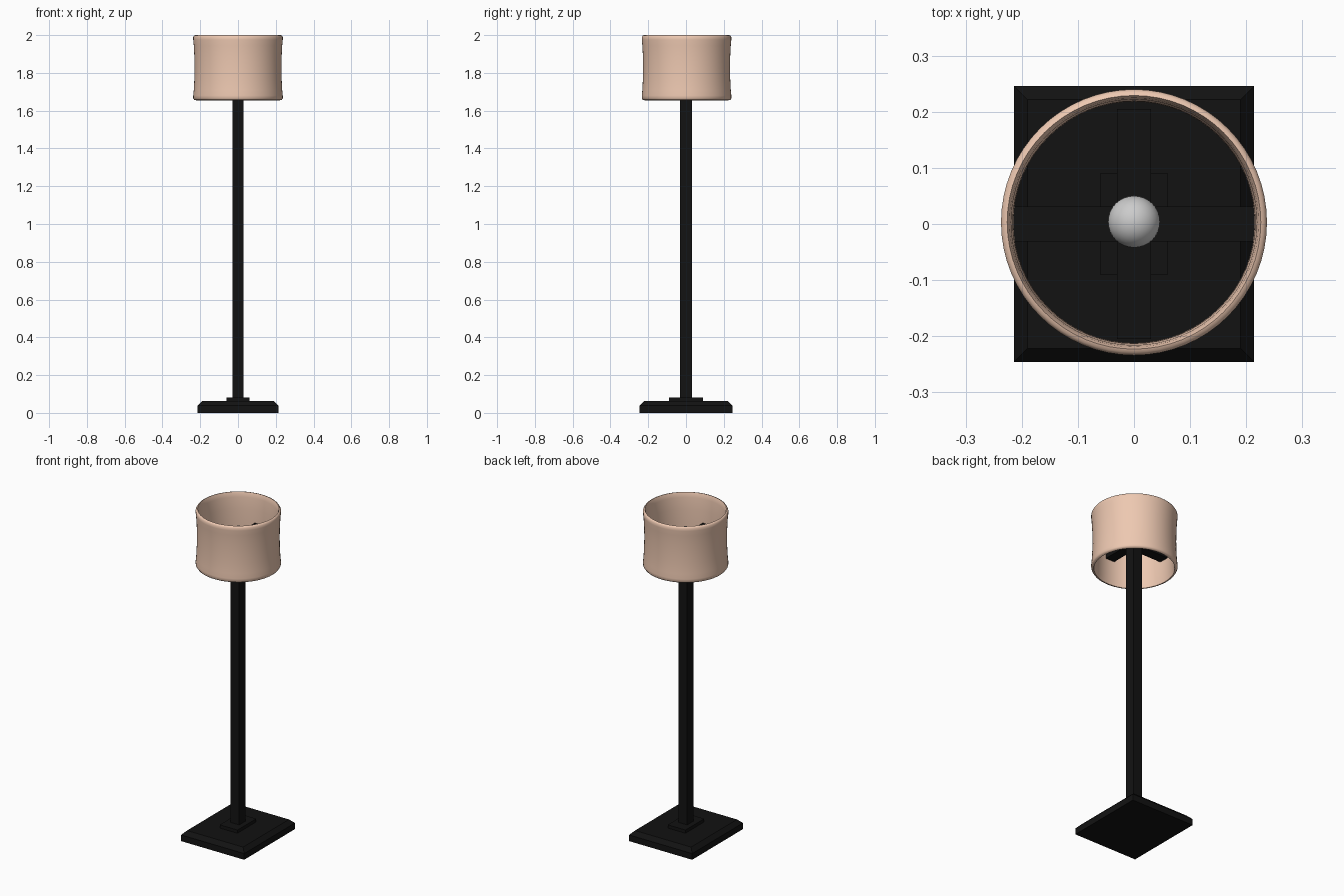
import bpy, bmesh, math

if "Cube" in bpy.data.objects:
    bpy.data.objects.remove(bpy.data.objects["Cube"])


def material(name, rgb):
    m = bpy.data.materials.new(name)
    m.diffuse_color = (*rgb, 1)
    m.use_nodes = True
    m.node_tree.nodes["Principled BSDF"].inputs["Base Color"].default_value = m.diffuse_color
    return m


black = material("black_metal", (0.006, 0.006, 0.006))
peach = material("peach_fabric", (0.85, 0.58, 0.44))


def finish(name, bm, mat=None, smooth=None):
    bmesh.ops.recalc_face_normals(bm, faces=bm.faces)
    mesh = bpy.data.meshes.new(name)
    bm.to_mesh(mesh)
    bm.free()
    ob = bpy.data.objects.new(name, mesh)
    bpy.context.collection.objects.link(ob)
    if mat:
        mesh.materials.append(mat)
    if smooth:
        bpy.ops.object.select_all(action='DESELECT')
        ob.select_set(True)
        bpy.context.view_layer.objects.active = ob
        bpy.ops.object.shade_smooth_by_angle(angle=math.radians(smooth))
    return ob


def box(name, hx, hy, z0, z1, chamfer=0):
    bm = bmesh.new()
    bmesh.ops.create_cube(bm, size=1)
    for v in bm.verts:
        v.co = (v.co.x * 2 * hx, v.co.y * 2 * hy, z1 if v.co.z > 0 else z0)
    if chamfer:
        top = [e for e in bm.edges if all(v.co.z == z1 for v in e.verts)]
        top = [e for e in bm.edges if min(v.co.z for v in e.verts) > z1 - 1e-5]
        bmesh.ops.bevel(bm, geom=top, offset=chamfer, segments=1, affect='EDGES')
    return finish(name, bm, black)


def lathe(name, profile, mat, steps=64, smooth=50, closed=True):
    bm = bmesh.new()
    rings = [[bm.verts.new((r * math.cos(math.tau * i / steps),
                            r * math.sin(math.tau * i / steps), z))
              for i in range(steps)] for r, z in profile]
    for k in range(len(rings) if closed else len(rings) - 1):
        a, b = rings[k], rings[(k + 1) % len(rings)]
        for i in range(steps):
            j = (i + 1) % steps
            bm.faces.new((a[i], a[j], b[j], b[i]))
    return finish(name, bm, mat, smooth)


# Base slab, mounting plate and square post
box("base", 0.214, 0.246, 0, 0.062, chamfer=0.024)
box("base_plate", 0.06, 0.091, 0.055, 0.082)
box("post", 0.03, 0.031, 0.06, 1.80)

# Crossed arms that carry the shade
box("shade_arm_side", 0.218, 0.031, 1.79, 1.815)
box("shade_arm_depth", 0.03, 0.205, 1.80, 1.828)

# Bulb
bm = bmesh.new()
bmesh.ops.create_uvsphere(bm, u_segments=32, v_segments=16, radius=0.0465)
for v in bm.verts:
    v.co.z += 1.845
    v.co.y += 0.004
finish("bulb", bm, None, 180)

# Drum shade: slightly waisted wall with rolled rims
outer = [(0.222, 1.655), (0.232, 1.657), (0.237, 1.665), (0.237, 1.68), (0.234, 1.71),
         (0.231, 1.77), (0.230, 1.828), (0.231, 1.886), (0.234, 1.945), (0.237, 1.975),
         (0.237, 1.99), (0.232, 1.998), (0.226, 2.0)]
inner = [(0.222, 1.99), (0.219, 1.97), (0.216, 1.90), (0.215, 1.828), (0.216, 1.76),
         (0.218, 1.68)]
shade = lathe("shade", outer + inner, peach)
shade.location.y = 0.003
